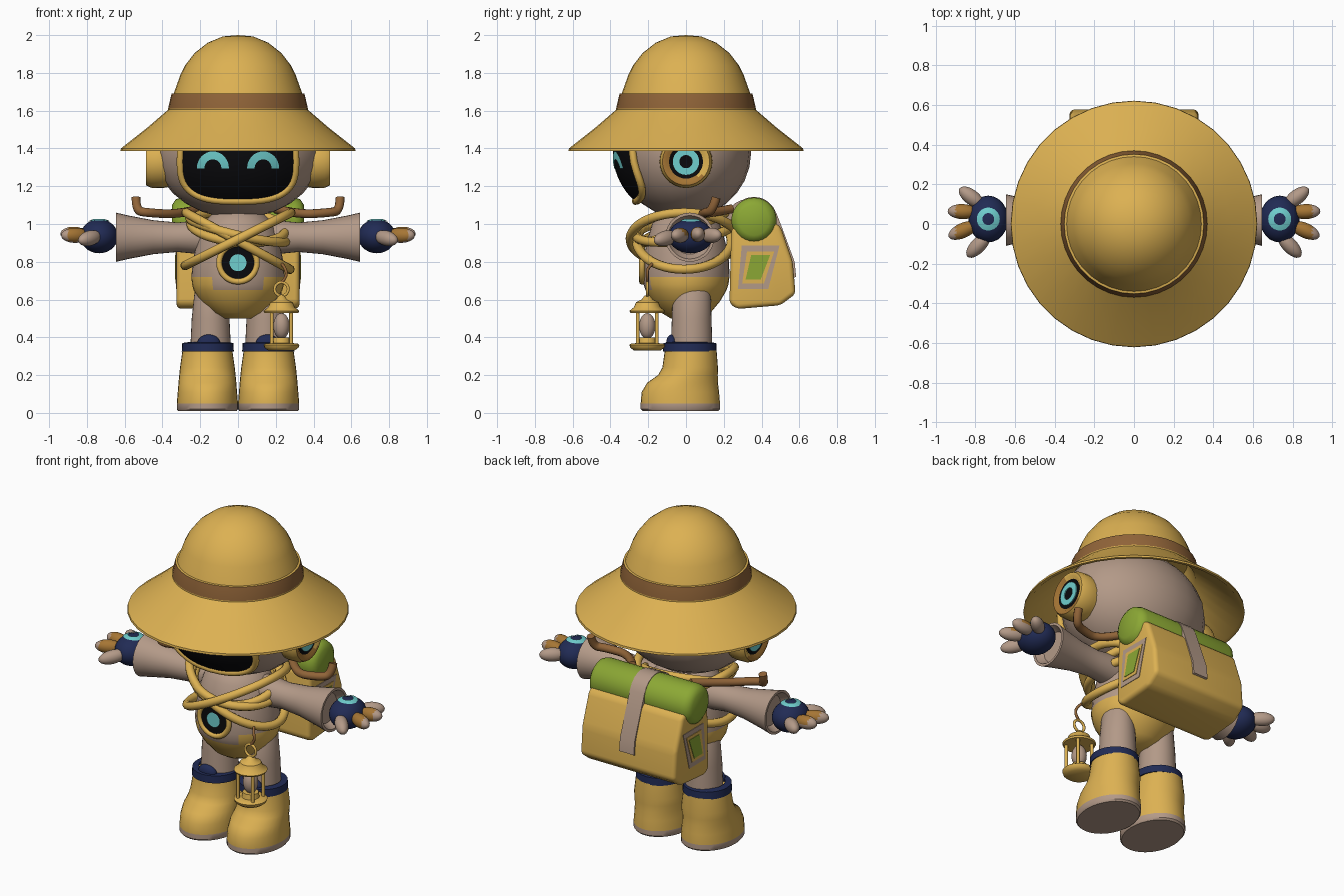
import bpy, bmesh
from math import sin, cos, pi, sqrt, copysign, radians
from mathutils import Vector, Matrix

cube = bpy.data.objects.get("Cube")
if cube:
    bpy.data.objects.remove(cube)


def material(name, rgb):
    m = bpy.data.materials.new(name)
    m.use_nodes = True
    m.diffuse_color = (*rgb, 1)
    m.node_tree.nodes["Principled BSDF"].inputs["Base Color"].default_value = (*rgb, 1)
    return m


YELLOW = material("yellow", (0.72, 0.44, 0.085))
SKIN = material("beige", (0.45, 0.32, 0.245))
NAVY = material("navy", (0.015, 0.024, 0.09))
CYAN = material("cyan", (0.16, 0.62, 0.62))
BLACK = material("black", (0.003, 0.003, 0.004))
BROWN = material("brown", (0.28, 0.127, 0.04))
TAN = material("tan", (0.38, 0.18, 0.035))
GREEN = material("green", (0.26, 0.39, 0.035))


def finish(name, bm, mats, rule=None, angle=40, out=None):
    """Turn a bmesh into a shaded object; rule(centre, normal) picks the material."""
    bmesh.ops.remove_doubles(bm, verts=bm.verts, dist=0.0001)
    bmesh.ops.recalc_face_normals(bm, faces=bm.faces)
    bm.normal_update()
    if out and sum(f.normal.dot(Vector(out)) for f in bm.faces) < 0:
        bmesh.ops.reverse_faces(bm, faces=bm.faces)
    for f in bm.faces:
        f.material_index = rule(f.calc_center_median(), f.normal) if rule else 0
    me = bpy.data.meshes.new(name)
    bm.to_mesh(me)
    bm.free()
    for m in mats:
        me.materials.append(m)
    ob = bpy.data.objects.new(name, me)
    bpy.context.collection.objects.link(ob)
    bpy.ops.object.select_all(action='DESELECT')
    ob.select_set(True)
    bpy.context.view_layer.objects.active = ob
    bpy.ops.object.shade_smooth_by_angle(angle=radians(angle))
    return ob


def grid(name, fn, nu, nv, mats, rule=None, closed=False, out=None, angle=40):
    """Surface of fn(i, j); closed joins the last column to the first."""
    bm = bmesh.new()
    vs = [[bm.verts.new(fn(i, j)) for j in range(nv)] for i in range(nu)]
    for i in range(nu if closed else nu - 1):
        for j in range(nv - 1):
            k = (i + 1) % nu
            bm.faces.new((vs[i][j], vs[k][j], vs[k][j + 1], vs[i][j + 1]))
    return finish(name, bm, mats, rule, angle, out)


def loft(name, rings, mats, rule=None, cx=0, n=32):
    """Stack of ellipses (z, centre y, radius x, radius y)."""
    def fn(i, j):
        z, cy, rx, ry = rings[j]
        a = 2 * pi * i / n
        return cx + rx * cos(a), cy + ry * sin(a), z
    return grid(name, fn, n, len(rings), mats, rule, True)


def lathe_x(name, prof, s, cy, cz, mats, rule=None, n=28):
    """Turned part (x, radius) on a sideways axis, s is the side."""
    def fn(i, j):
        x, r = prof[j]
        a = 2 * pi * i / n
        return s * x, cy + r * cos(a), cz + r * sin(a)
    return grid(name, fn, n, len(prof), mats, rule, True)


def ball(name, c, r, mats, rule=None, turn=None):
    bm = bmesh.new()
    bmesh.ops.create_uvsphere(bm, u_segments=24, v_segments=14, radius=1)
    m = Matrix.Translation(c) @ (turn or Matrix()) @ Matrix.Diagonal((*r, 1))
    bmesh.ops.transform(bm, matrix=m, verts=bm.verts)
    return finish(name, bm, mats, rule)


def tube(name, pts, r, mat, closed=False):
    cu = bpy.data.curves.new(name, 'CURVE')
    cu.dimensions = '3D'
    cu.bevel_depth, cu.bevel_resolution, cu.use_fill_caps = r, 3, True
    sp = cu.splines.new('POLY' if closed else 'NURBS')
    sp.points.add(len(pts) - 1)
    for p, co in zip(sp.points, pts):
        p.co = (*co, 1)
    sp.use_cyclic_u = closed
    if not closed:
        sp.order_u, sp.use_endpoint_u = 3, True
    tmp = bpy.data.objects.new(name + "_path", cu)
    bpy.context.collection.objects.link(tmp)
    dg = bpy.context.evaluated_depsgraph_get()
    bm = bmesh.new()
    me = bpy.data.meshes.new_from_object(tmp.evaluated_get(dg))
    bm.from_mesh(me)
    bpy.data.objects.remove(tmp)
    bpy.data.meshes.remove(me)
    return finish(name, bm, [mat])


def circle(c, r, n=24, plane="xz"):
    a = [2 * pi * i / n for i in range(n)]
    if plane == "xz":
        return [(c[0] + r * cos(t), c[1], c[2] + r * sin(t)) for t in a]
    return [(c[0] + r * cos(t), c[1] + r * sin(t), c[2]) for t in a]


def slab(name, prof, x0, x1, mats, bevel=0, rule=None):
    """Side profile (y, z) extruded from x0 to x1."""
    bm = bmesh.new()
    f = bm.faces.new([bm.verts.new((x0, y, z)) for y, z in prof])
    ex = bmesh.ops.extrude_face_region(bm, geom=[f])["geom"]
    bmesh.ops.translate(bm, vec=(x1 - x0, 0, 0),
                        verts=[v for v in ex if isinstance(v, bmesh.types.BMVert)])
    if bevel:
        bmesh.ops.bevel(bm, geom=bm.edges[:], offset=bevel, segments=4,
                        profile=0.5, affect='EDGES')
    return finish(name, bm, mats, rule, angle=50)


# Hat: crown, band and open brim
hat = [(0, 2.0), (0.08, 1.993), (0.16, 1.96), (0.23, 1.905), (0.28, 1.84), (0.305, 1.79),
       (0.34, 1.692), (0.352, 1.69), (0.37, 1.612), (0.37, 1.605), (0.48, 1.51),
       (0.62, 1.4), (0.622, 1.387), (0.6, 1.39), (0.345, 1.6), (0.3, 1.7), (0, 1.72)]
loft("hat", [(z, 0, r, r) for r, z in hat], [YELLOW, BROWN],
     lambda c, n: int(1.61 < c.z < 1.69 and c.xy.length > 0.34), n=36)

# Head and face
ball("head", (0, -0.01, 1.38), (0.44, 0.355, 0.35), [SKIN])


def on_face(x, z, lift):
    return x, -0.01 - (0.355 + lift) * sqrt(max(0.05, 1 - (x / 0.45)**2 - ((z - 1.38) / 0.36)**2)), z


def visor_edge(t, k):
    c, s = cos(t), sin(t)
    return (copysign(abs(c)**0.7, c) * 0.3 * k, 1.33 + copysign(abs(s)**0.7, s) * 0.205 * k)


grid("visor", lambda i, j: on_face(*visor_edge(2 * pi * i / 48, j / 8), 0.022),
     48, 9, [BLACK], closed=True, out=(0, -1, 0))
tube("visor_rim", [on_face(*visor_edge(2 * pi * i / 48, 1.02), 0.015) for i in range(48)],
     0.02, YELLOW, True)
for s, side in ((1, "left"), (-1, "right")):
    def eye(i, j):
        a, r = pi * i / 16, 0.045 + 0.02 * j
        return on_face(s * 0.133 + r * cos(a), 1.295 + r * 1.05 * sin(a), 0.028)
    grid(side + "_eye", eye, 17, 3, [CYAN], out=(0, -1, 0))

    # Ear cup with glowing ring
    lathe_x(side + "_ear", [(0.34, 0.13), (0.4, 0.14), (0.46, 0.138), (0.487, 0.125),
                            (0.487, 0.105), (0.475, 0.09), (0.475, 0)], s, 0, 1.33,
            [YELLOW, TAN, BLACK],
            lambda c, n: 2 if Vector((c.y, c.z - 1.33)).length < 0.088 else
            int(abs(c.x) > 0.475 and (c.y < -0.03 or c.z < 1.26)))
    lathe_x(side + "_ear_light", [(0.476, 0.035), (0.482, 0.035), (0.482, 0.07), (0.476, 0.07)],
            s, 0, 1.33, [CYAN])

    # Arm with flared sleeve
    lathe_x(side + "_arm", [(0.1, 0.09), (0.2, 0.09), (0.32, 0.078), (0.45, 0.09), (0.58, 0.115),
                            (0.645, 0.13), (0.645, 0.115), (0.6, 0.09), (0.6, 0)],
            s, 0.02, 0.93, [SKIN])

    # Hand, light on its back, and fingers
    hc, hr = Vector((s * 0.735, 0.025, 0.935)), (0.1, 0.118, 0.09)
    ball(side + "_hand", hc, hr, [NAVY])

    def hand_light(i, j):
        a, r = 2 * pi * i / 24, 0.03 + 0.014 * j
        x, y = r * cos(a), r * sin(a)
        return (hc.x + x, hc.y + y,
                hc.z + 0.005 + hr[2] * sqrt(1 - (x / hr[0])**2 - (y / hr[1])**2))
    grid(side + "_hand_light", hand_light, 24, 3, [CYAN], closed=True, out=(0, 0, 1))
    for k, (x0, y0, x1, y1, z) in enumerate([
            (0.76, 0.09, 0.88, 0.18, 0.94), (0.79, 0.06, 0.94, 0.065, 0.95),
            (0.79, 0, 0.935, -0.065, 0.94), (0.73, -0.05, 0.84, -0.165, 0.91)]):
        a, b = Vector((s * x0, y0, 0.94)), Vector((s * x1, y1, z))
        turn = (b - a).to_track_quat('X', 'Z').to_matrix().to_4x4()
        middle = k in (1, 2)
        ball(f"{side}_finger_{k + 1}", (a + b) / 2, ((b - a).length / 2, 0.038, 0.04),
             [SKIN, TAN], lambda c, n: int(middle and abs(c.x) < 0.9 and (n.z > 0 or n.y < -0.5)),
             turn)

    # Leg, boot and boot band
    loft(side + "_leg", [(0.33, 0.03, 0.108, 0.11), (0.5, 0.03, 0.1, 0.105),
                         (0.64, 0.03, 0.085, 0.1), (0.7, 0.03, 0.06, 0.07)], [SKIN], cx=s * 0.145)
    loft(side + "_boot", [(0.01, -0.03, 0, 0), (0.01, -0.03, 0.155, 0.2), (0.02, -0.03, 0.162, 0.21),
                          (0.05, -0.03, 0.162, 0.21), (0.11, -0.03, 0.157, 0.205),
                          (0.16, -0.018, 0.153, 0.187), (0.2, 0.01, 0.149, 0.158),
                          (0.24, 0.022, 0.145, 0.147), (0.33, 0.025, 0.132, 0.137),
                          (0.34, 0.025, 0, 0)],
         [YELLOW, SKIN], lambda c, n: int(c.z < 0.05), cx=s * 0.162)
    loft(side + "_boot_band", [(0.32, 0.02, 0.1, 0.1), (0.325, 0.02, 0.138, 0.142),
                               (0.37, 0.02, 0.135, 0.14), (0.375, 0.02, 0.1, 0.1)],
         [NAVY], cx=s * 0.16)
    ball(side + "_boot_pad", (s * 0.155, -0.075, 0.37), (0.06, 0.03, 0.045), [NAVY])

    # Brown cord end rising beside the shoulder
    tip = 0.16 if s > 0 else 0.02
    tube(side + "_cord", [(s * 0.2, 0.24, 1.08), (s * 0.32, 0.08, 1.05), (s * 0.48, tip - 0.06, 1.06),
                          (s * 0.54, tip - 0.02, 1.07), (s * 0.54, tip, 1.14)], 0.024, BROWN)

# Torso with shorts
loft("torso", [(0.5, 0, 0, 0), (0.5, 0, 0.08, 0.08), (0.53, 0, 0.14, 0.13), (0.59, 0, 0.2, 0.18),
               (0.65, 0, 0.235, 0.215), (0.68, 0, 0.243, 0.225), (0.72, 0, 0.247, 0.23),
               (0.8, 0, 0.24, 0.228), (0.9, 0, 0.222, 0.21), (1.0, 0, 0.19, 0.18),
               (1.06, 0, 0.13, 0.13), (1.1, 0, 0, 0)], [SKIN, YELLOW],
     lambda c, n: int(c.z < (0.66 if abs(c.x) < 0.12 and c.y < 0 else 0.72)))

# Belly screen
for name, r, y, mat in (("belly_screen", 0.095, -0.236, BLACK), ("belly_light", 0.045, -0.243, CYAN)):
    grid(name, lambda i, j: (r * j / 4 * cos(pi * i / 16), y, 0.795 + r * j / 4 * sin(pi * i / 16)),
         32, 5, [mat], closed=True, out=(0, -1, 0))
tube("belly_rim", circle((0, -0.232, 0.795), 0.1, 32), 0.016, YELLOW, True)

# Ropes wound over the chest
for name, rx, ry, z, tilt, dip in (("rope_a", 0.275, 0.25, 0.91, -0.15, 0), ("rope_b", 0.28, 0.285, 0.92, 0.14, 0),
                                   ("rope_c", 0.25, 0.22, 0.985, -0.02, 0.08),
                                   ("rope_d", 0.255, 0.255, 0.97, -0.06, 0.03)):
    tube(name, [(rx * cos(t), -0.01 + ry * sin(t), z + tilt * cos(t) + dip * sin(t))
                for t in (2 * pi * i / 48 for i in range(48))], 0.025, YELLOW, True)

# Backpack, bedroll and strap
slab("backpack", [(0.24, 0.98), (0.23, 0.58), (0.27, 0.55), (0.5, 0.57), (0.58, 0.63),
                  (0.565, 0.8), (0.5, 0.99), (0.44, 1.02)], -0.325, 0.325, [YELLOW], 0.025)
roll = [(0, 0), (0.08, 0), (0.11, 0.02), (0.12, 0.05), (0.12, 0.65), (0.11, 0.68), (0.08, 0.7), (0, 0.7)]
lathe_x("bedroll", [(x - 0.35, r) for r, x in roll], 1, 0.36, 1.02, [GREEN])
over = [(0.36 + 0.124 * cos(a), 1.02 + 0.124 * sin(a)) for a in (pi * (1 - i / 10) for i in range(10))]
strap = over + [(0.505, 0.99), (0.575, 0.8), (0.583, 0.72)]
slab("pack_strap", strap + [(y - 0.03, z - 0.012) for y, z in reversed(strap)], -0.05, 0.05, [SKIN])

# Side pockets as nested plates
for s in (1, -1):
    for k, (name, w, h, mat) in enumerate((("trim", 0.1, 0.115, SKIN), ("panel", 0.072, 0.085, YELLOW),
                                           ("patch", 0.05, 0.065, GREEN))):
        q = [(0.375 + y * w + 0.02 * z, 0.77 + z * h) for y, z in ((-0.8, -1), (0.8, -1), (1, 1), (-1, 1))]
        slab(f"pocket_{name}_{'left' if s > 0 else 'right'}", q, s * 0.32, s * (0.328 + 0.003 * k), [mat])

# Lantern
lx, ly = 0.23, -0.205


def turned(name, prof, mat):
    def fn(i, j):
        a = 2 * pi * i / 24
        return lx + prof[j][0] * cos(a), ly + prof[j][0] * sin(a), prof[j][1]
    grid(name, fn, 24, len(prof), [mat], closed=True)


turned("lantern_base", [(0, 0.33), (0.07, 0.33), (0.09, 0.345), (0.095, 0.36), (0.085, 0.367),
                        (0.05, 0.37), (0.045, 0.4), (0, 0.4)], YELLOW)
turned("lantern_cap", [(0, 0.53), (0.09, 0.53), (0.095, 0.54), (0.07, 0.56), (0.06, 0.585),
                       (0.03, 0.6), (0.015, 0.62), (0, 0.625)], YELLOW)
ball("lantern_bulb", (lx, ly, 0.46), (0.043, 0.043, 0.068), [SKIN])
for i in range(4):
    x, y = lx + 0.072 * cos(pi / 4 + i * pi / 2), ly + 0.072 * sin(pi / 4 + i * pi / 2)
    tube(f"lantern_post_{i + 1}", [(x, y, 0.355), (x, y, 0.45), (x, y, 0.54)], 0.01, YELLOW)
tube("lantern_ring", circle((lx, ly, 0.655), 0.036), 0.008, YELLOW, True)
tube("lantern_hook", [(lx, ly, 0.69), (lx + 0.03, ly, 0.72), (lx + 0.02, ly, 0.77),
                      (lx, ly + 0.03, 0.79)], 0.008, BROWN)
